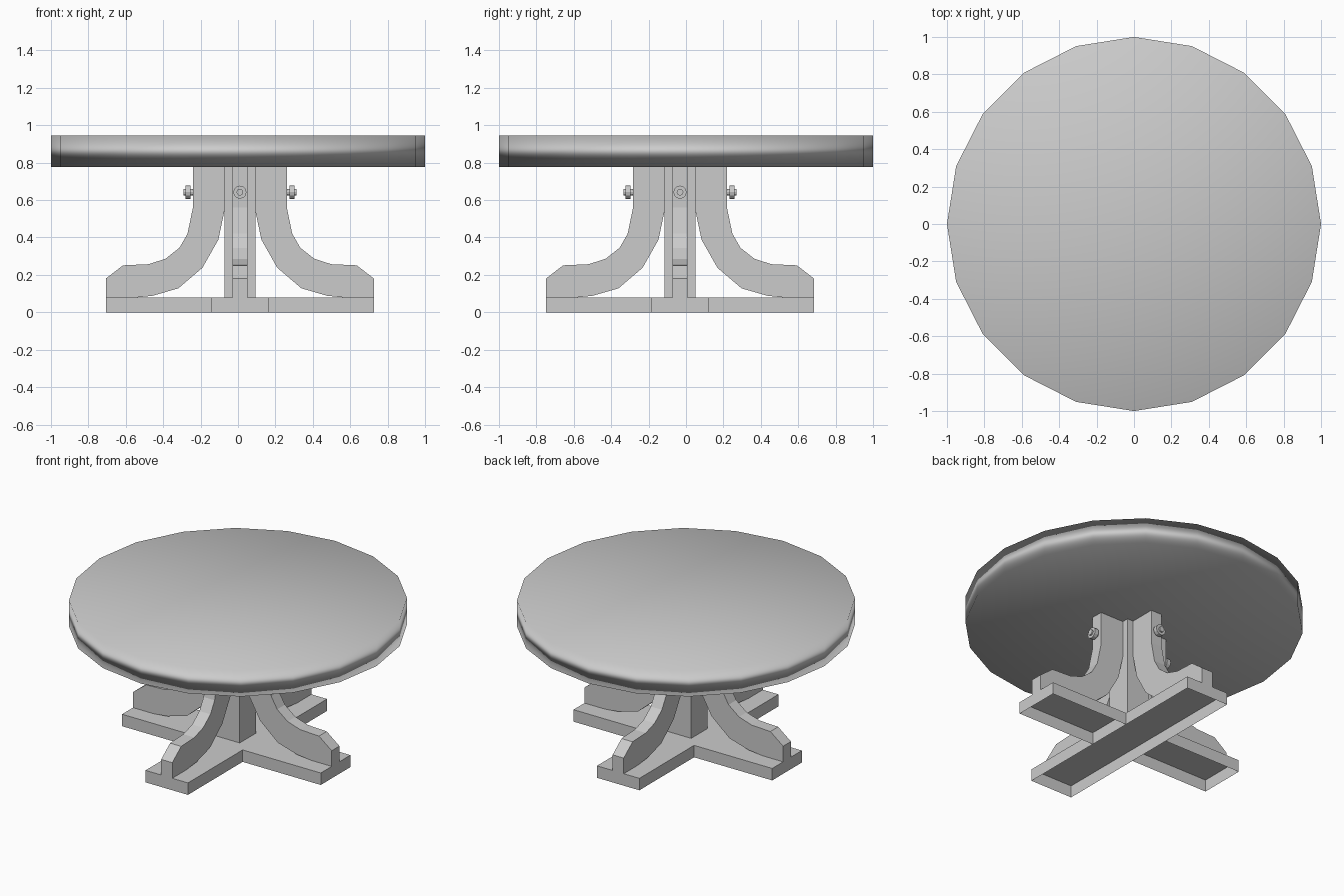
import bpy, bmesh
from math import pi
from mathutils import Matrix, Vector

cube = bpy.data.objects.get("Cube")
if cube:
    bpy.data.objects.remove(cube, do_unlink=True)

grey = bpy.data.materials.new("plain grey")
grey.use_nodes = True
colour = (0.6, 0.6, 0.6, 1)
grey.diffuse_color = colour
grey.node_tree.nodes["Principled BSDF"].inputs["Base Color"].default_value = colour

CENTRE = Vector((0.01, -0.032, 0))  # the pedestal sits slightly off centre
BASE_TOP, TOP_BOTTOM, TOP = 0.078, 0.778, 0.946
ARM, ARM_HALF, POST_HALF, LEG_HALF = 0.717, 0.153, 0.083, 0.04


def make(name, bm, matrix=Matrix()):
    mesh = bpy.data.meshes.new(name)
    bm.to_mesh(mesh)
    bm.free()
    mesh.materials.append(grey)
    obj = bpy.data.objects.new(name, mesh)
    obj.matrix_world = matrix
    bpy.context.collection.objects.link(obj)
    return obj


def box(name, low, high, open_sides=()):
    """Box between two corners, without the faces that point along open_sides."""
    bm = bmesh.new()
    bmesh.ops.create_cube(bm, size=1)
    low, high = Vector(low), Vector(high)
    for v in bm.verts:
        v.co = (low + high) / 2 + v.co * (high - low)
    bm.normal_update()
    gone = [f for f in bm.faces if any(f.normal.dot(Vector(d)) > 0.9 for d in open_sides)]
    bmesh.ops.delete(bm, geom=gone, context="FACES")
    return make(name, bm, Matrix.Translation(CENTRE))


def cylinder(bm, radius, start, end, sides):
    """Cylinder along x."""
    turn = Matrix.Translation(((start + end) / 2, 0, 0)) @ Matrix.Rotation(pi / 2, 4, "Y")
    bmesh.ops.create_cone(bm, cap_ends=True, segments=sides, radius1=radius,
                          radius2=radius, depth=end - start, matrix=turn)


# Round top: twenty sides, shaded softly over the rim
bm = bmesh.new()
bmesh.ops.create_cone(bm, cap_ends=True, cap_tris=True, segments=20, radius1=1, radius2=1,
                      depth=TOP - TOP_BOTTOM)
corner = max(bm.verts, key=lambda v: v.co.x)
bmesh.ops.rotate(bm, verts=bm.verts, cent=(0, 0, 0),
                 matrix=Matrix.Rotation(-corner.co.xy.angle_signed(Vector((1, 0))) * -1, 3, "Z"))
for f in bm.faces:
    f.smooth = True
table_top = make("table_top", bm, Matrix.Translation((0, 0, (TOP + TOP_BOTTOM) / 2)))
table_top.modifiers.new("soft rim", "WEIGHTED_NORMAL").mode = "FACE_AREA"

# Cross base, hollow underneath
DOWN = (0, 0, -1)
box("long_foot", (-ARM_HALF, -ARM, 0), (ARM_HALF, ARM, BASE_TOP), [DOWN])
box("left_foot", (ARM_HALF, -ARM_HALF, 0), (ARM, ARM_HALF, BASE_TOP), [DOWN, (-1, 0, 0)])
box("right_foot", (-ARM, -ARM_HALF, 0), (-ARM_HALF, ARM_HALF, BASE_TOP), [DOWN, (1, 0, 0)])
box("centre_post", (-POST_HALF, -POST_HALF, BASE_TOP), (POST_HALF, POST_HALF, TOP_BOTTOM))

# Curved brackets: one profile, turned to four sides, each with a bolt
outer = [(0.251, TOP_BOTTOM), (0.251, 0.56), (0.28, 0.42), (0.323, 0.345), (0.398, 0.286),
         (0.489, 0.257), (0.625, 0.251), (ARM, 0.18), (ARM, BASE_TOP)]
inner = [(0.57, BASE_TOP), (0.468, 0.088), (0.329, 0.128), (0.2, 0.238), (0.115, 0.388),
         (POST_HALF, 0.54), (POST_HALF, TOP_BOTTOM)]
for i, side in enumerate(("left", "back", "right", "front")):
    place = Matrix.Translation(CENTRE) @ Matrix.Rotation(i * pi / 2, 4, "Z")

    bm = bmesh.new()
    face = bm.faces.new([bm.verts.new((r, -LEG_HALF, z)) for r, z in outer + inner])
    new = bmesh.ops.extrude_face_region(bm, geom=[face])["geom"]
    bmesh.ops.translate(bm, vec=(0, 2 * LEG_HALF, 0),
                        verts=[v for v in new if isinstance(v, bmesh.types.BMVert)])
    bmesh.ops.recalc_face_normals(bm, faces=bm.faces)
    make(side + "_leg", bm, place)

    bm = bmesh.new()
    cylinder(bm, 0.018, 0.24, 0.302, 12)
    cylinder(bm, 0.035, 0.265, 0.292, 12)
    make(side + "_bolt", bm, place @ Matrix.Translation((0, 0, 0.642)))
